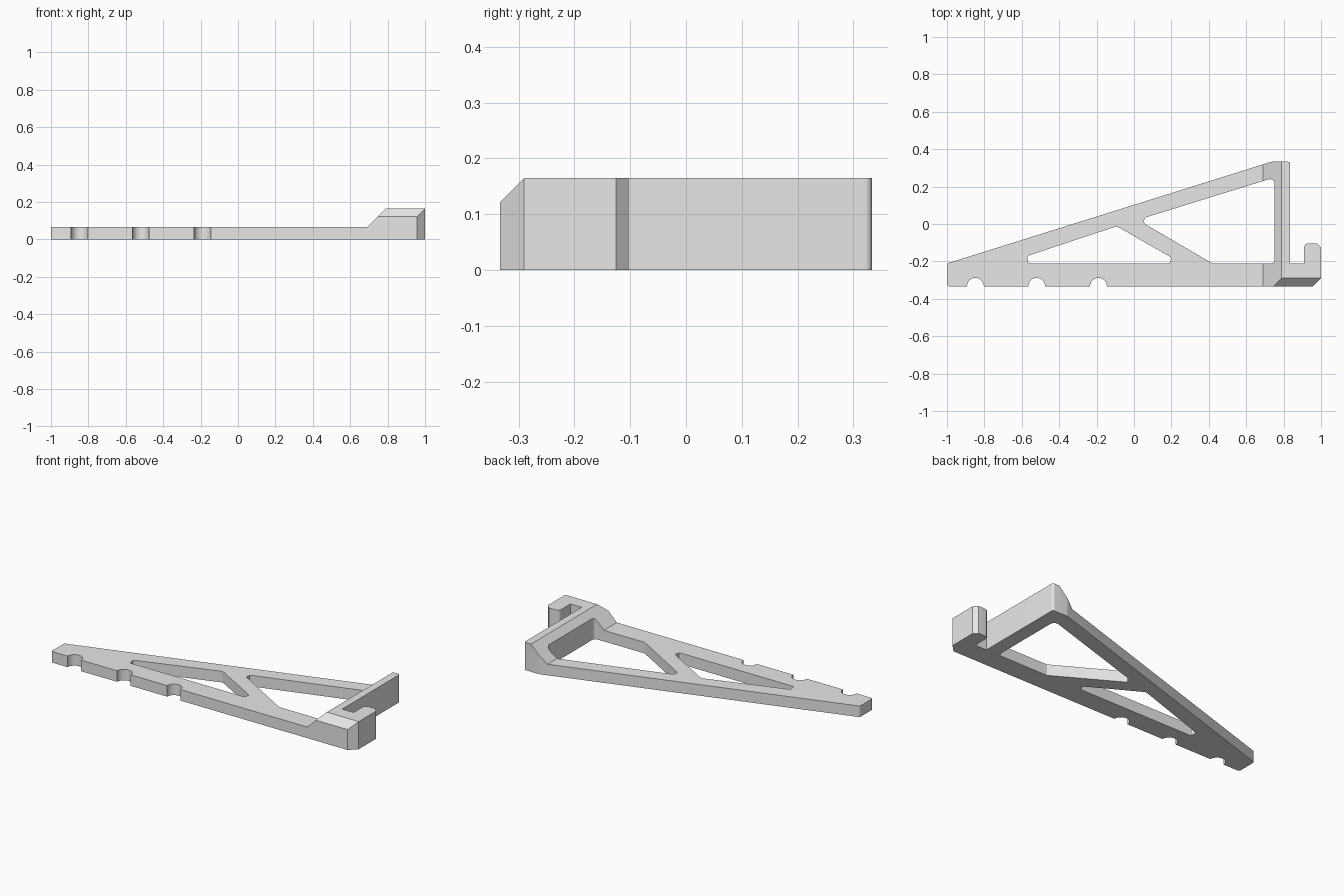
import bpy
import bmesh
from math import pi, cos, sin, tan
from mathutils import Vector

cube = bpy.data.objects.get("Cube")
if cube:
    bpy.data.objects.remove(cube, do_unlink=True)

grey = bpy.data.materials.new("light_grey")
grey.use_nodes = True
colour = (0.8, 0.8, 0.8, 1)
grey.diffuse_color = colour
grey.node_tree.nodes["Principled BSDF"].inputs["Base Color"].default_value = colour


def fillet(points, steps=5):
    """Round every (x, y, radius) corner of a closed outline."""
    out = []
    for i, (x, y, r) in enumerate(points):
        p = Vector((x, y))
        if not r:
            out.append(p)
            continue
        a = (Vector(points[i - 1][:2]) - p).normalized()
        b = (Vector(points[(i + 1) % len(points)][:2]) - p).normalized()
        half = a.angle(b) / 2
        centre = p + (a + b).normalized() * r / sin(half)
        start, end = p + a * r / tan(half), p + b * r / tan(half)
        for k in range(steps + 1):
            d = start.lerp(end, k / steps) - centre
            out.append(centre + d.normalized() * r)
    return out


def prism(name, outline, low, high, place):
    """Extrude a flat outline from low to high; place maps (u, v, w) to xyz."""
    bm = bmesh.new()
    bottom = [bm.verts.new(place(u, v, low)) for u, v in outline]
    face = bm.faces.new(bottom)
    ext = bmesh.ops.extrude_face_region(bm, geom=[face])
    shift = Vector(place(0, 0, high)) - Vector(place(0, 0, low))
    moved = [g for g in ext["geom"] if isinstance(g, bmesh.types.BMVert)]
    bmesh.ops.translate(bm, verts=moved, vec=shift)
    bmesh.ops.recalc_face_normals(bm, faces=bm.faces)
    mesh = bpy.data.meshes.new(name)
    bm.to_mesh(mesh)
    bm.free()
    mesh.materials.append(grey)
    obj = bpy.data.objects.new(name, mesh)
    bpy.context.collection.objects.link(obj)
    return obj


def plan(u, v, w):
    return (u, v, w)


def side_profile(u, v, w):
    return (u, w, v)


def end_profile(u, v, w):
    return (w, u, v)


FRONT, BACK, HEIGHT, THIN = -0.333, 0.333, 0.165, 0.066

# Whole bracket outline, including the hook
bracket = prism("bracket", fillet([
    (-1, FRONT, 0.012), (-1, -0.211, 0.015), (0.735, BACK, 0.05),
    (0.835, BACK, 0.012), (0.835, -0.21, 0), (0.91, -0.21, 0),
    (0.91, -0.103, 0.022), (0.978, -0.103, 0), (1, -0.125, 0),
    (1, -0.29, 0), (0.957, FRONT, 0)]), 0, HEIGHT, plan)

cutters = []

# Two windows that leave the diagonal strut
windows = {
    "large_window": [(0.752, 0.249, 0.025), (0.752, -0.211, 0.02),
                     (0.42, -0.211, 0), (0.02, 0.022, 0.022)],
    "small_window": [(-0.092, -0.012, 0.02), (0.255, -0.211, 0.02),
                     (-0.69, -0.211, 0.022)],
}
for name, corners in windows.items():
    cutters.append(prism(name, fillet(corners), -0.1, 0.3, plan))

# Semicircular notches along the front rail
for x in (-0.848, -0.52, -0.19):
    circle = [(x + 0.045 * cos(2 * pi * k / 32), FRONT + 0.045 * sin(2 * pi * k / 32))
              for k in range(32)]
    cutters.append(prism("notch", circle, -0.1, 0.3, plan))

# Thin the frame and leave a sloping step up to the tall end
cutters.append(prism("step_cut", [(-1.1, THIN), (0.69, THIN), (0.83, 0.205), (-1.1, 0.205)],
                     -0.5, 0.5, side_profile))

# Bevel along the top front edge of the tall end
cutters.append(prism("front_bevel", [(-0.353, 0.102), (-0.27, 0.185), (-0.353, 0.185)],
                     0.5, 1.1, end_profile))

bpy.context.view_layer.objects.active = bracket
for cutter in cutters:
    cutter.hide_render = True
    mod = bracket.modifiers.new(cutter.name, "BOOLEAN")
    mod.operation = "DIFFERENCE"
    mod.solver = "EXACT"
    mod.object = cutter
    bpy.ops.object.modifier_apply(modifier=mod.name)
    bpy.data.objects.remove(cutter, do_unlink=True)

# Smooth the rounded corners, keep hard edges
bpy.ops.object.select_all(action="DESELECT")
bracket.select_set(True)
bpy.ops.object.shade_smooth_by_angle(angle=0.5)
